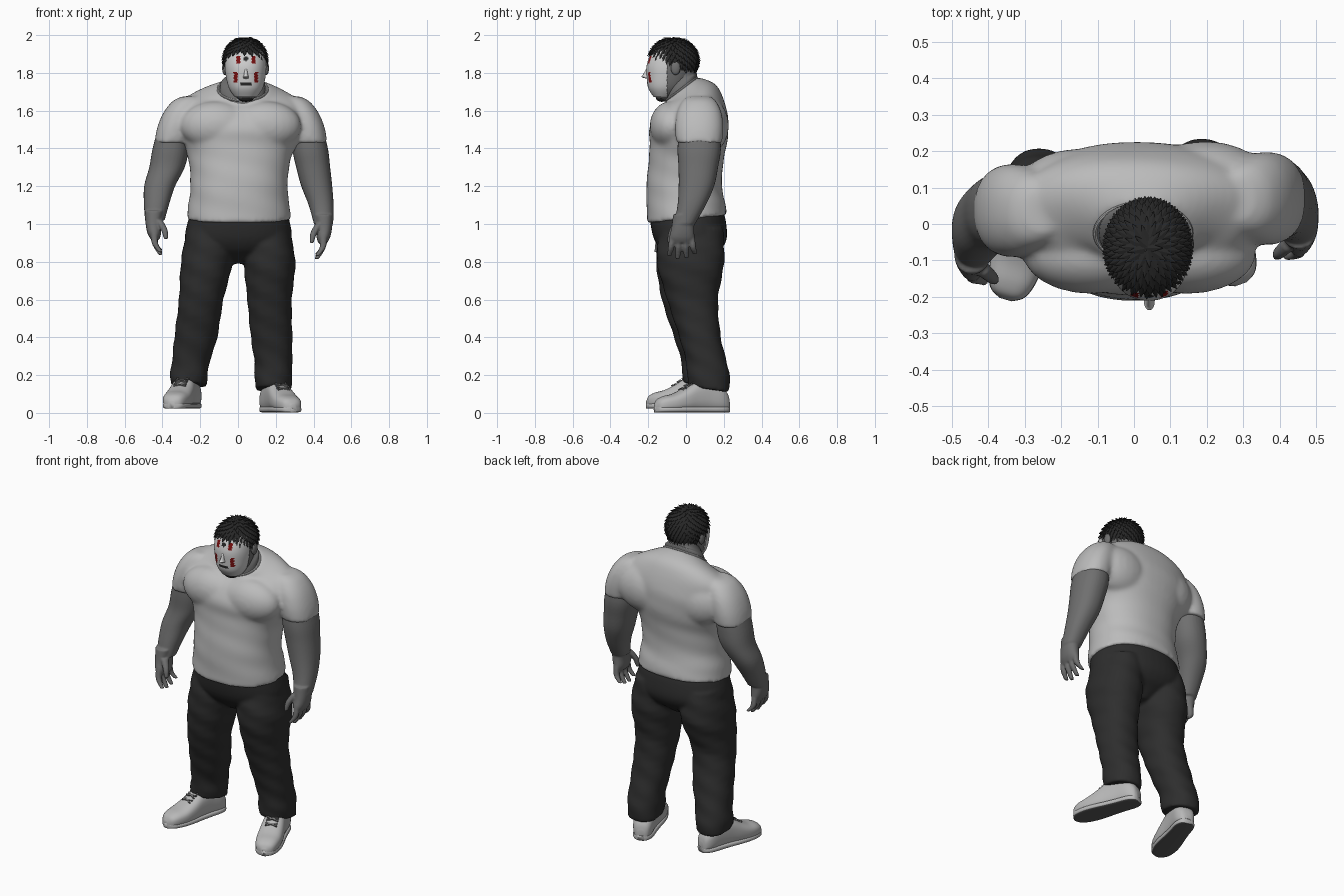
import bpy, bmesh, math
from mathutils import Vector, Matrix

if "Cube" in bpy.data.objects:
    bpy.data.objects.remove(bpy.data.objects["Cube"])


def material(name, r, g, b):
    m = bpy.data.materials.new(name)
    m.use_nodes = True
    m.diffuse_color = (r, g, b, 1)
    m.node_tree.nodes["Principled BSDF"].inputs["Base Color"].default_value = (r, g, b, 1)
    return m


SHIRT = material("light grey shirt", .5, .5, .5)
SKIN = material("grey skin", .16, .16, .16)
PANTS = material("charcoal trousers", .027, .027, .027)
HAIR = material("black hair", .02, .02, .02)
SHOE = material("pale shoe", .48, .48, .48)
SOLE = material("dark grey sole", .1, .1, .1)
LACE = material("grey lace", .2, .2, .2)
MASK = material("white mask", .62, .62, .62)
RED = material("dark red paint", .2, .005, .005)


def spline(rings, steps):
    """Smooth interpolation through the rings."""
    rings = [tuple(r) + (0,) * (6 - len(r)) for r in rings]
    pts = [rings[0]] + rings + [rings[-1]]
    out = []
    for a, b, c, d in zip(pts, pts[1:], pts[2:], pts[3:]):
        for i in range(steps):
            t = i / steps
            out.append([q + .5 * t * (r - p + t * (2*p - 5*q + 4*r - s + t * (3*(q - r) + s - p)))
                        for p, q, r, s in zip(a, b, c, d)])
    return out + [list(rings[-1])]


def loft(bm, rings, sides=32, steps=5, power=2.2, fold=0, matrix=None):
    """Closed skin over rings of (x, y, z, half width, half depth, slope)."""
    rows = []
    for x, y, z, rx, ry, slope in spline(rings, steps):
        row = []
        for i in range(sides):
            a = math.tau * i / sides
            k = 1 + fold * math.sin(50 * z + 3 * a)
            c, s = (math.copysign(abs(v) ** (2 / power), v) for v in (math.cos(a), math.sin(a)))
            dy = max(ry, .002) * s * k
            p = Vector((x + max(rx, .002) * c * k, y + dy, z + slope * dy))
            row.append(bm.verts.new(matrix @ p if matrix else p))
        rows.append(row)
    for lo, hi in zip(rows, rows[1:]):
        for i in range(sides):
            j = (i + 1) % sides
            bm.faces.new((lo[i], lo[j], hi[j], hi[i]))
    bm.faces.new(rows[0][::-1])
    bm.faces.new(rows[-1])


def ball(bm, centre, size, segments=24):
    m = Matrix.Translation(centre) @ Matrix.Diagonal((*size, 1))
    bmesh.ops.create_uvsphere(bm, u_segments=segments, v_segments=16, radius=1, matrix=m)


def finish(name, bm, *mats, smooth=True, voxel=0, relax=4):
    bmesh.ops.recalc_face_normals(bm, faces=bm.faces)
    for f in bm.faces:
        f.smooth = smooth
    mesh = bpy.data.meshes.new(name)
    bm.to_mesh(mesh)
    bm.free()
    ob = bpy.data.objects.new(name, mesh)
    bpy.context.collection.objects.link(ob)
    for m in mats:
        mesh.materials.append(m)
    if voxel:
        # Fuse overlapping volumes into one soft surface
        r = ob.modifiers.new("Fuse", 'REMESH')
        r.mode, r.voxel_size, r.use_smooth_shade = 'VOXEL', voxel, True
        s = ob.modifiers.new("Relax", 'SMOOTH')
        s.factor, s.iterations = .5, relax
    return ob


# Shirt: torso, chest, shoulder blades and both sleeves fused
bm = bmesh.new()
loft(bm, [(.005, .005, 1.025, .277, .212, .1), (.005, 0, 1.1, .268, .208, .05),
          (.005, -.01, 1.2, .257, .2), (.008, 0, 1.33, .268, .198), (.012, .012, 1.42, .3, .204),
          (.012, .015, 1.5, .33, .21), (.012, .03, 1.58, .335, .19), (.012, .04, 1.65, .31, .155, .15),
          (.016, .03, 1.695, .23, .12, .4), (.025, -.025, 1.712, .135, .085, .75)], 48, fold=.006)
for s in (-1, 1):
    ball(bm, (.015 + s * .13, -.08, 1.52), (.19, .112, .13))
    ball(bm, (.025 + s * .17, .1 + s * .01, 1.52), (.18, .117, .15))
    x, y = (-.347, .037) if s < 0 else (.378, .07)
    loft(bm, [(x - s * .1, y, 1.675, .05, .06), (x - s * .075, y, 1.65, .075, .09),
              (x - s * .042, y, 1.59, .09, .118), (x - s * .015, y, 1.51, .096, .128),
              (x + s * .002, y, 1.43, .093, .122)])
finish("shirt", bm, SHIRT, voxel=.011, relax=10)

bpy.ops.mesh.primitive_torus_add(major_radius=1, minor_radius=.05, major_segments=48, minor_segments=8,
                                 location=(.025, -.025, 1.714), rotation=(math.atan(.75), 0, 0))
collar = bpy.context.object
collar.name = "shirt_collar"
collar.scale = (.131, .103, .12)
collar.data.materials.append(SHIRT)
bpy.ops.object.shade_smooth_by_angle()


def hand(bm, s, x, y, z):
    loft(bm, [(x, y, z + .03, .05, .056), (x + s * .004, y - .005, z - .04, .042, .06),
              (x, y - .01, z - .09, .036, .066), (x - s * .004, y - .01, z - .12, .024, .056)])
    for i in range(4):
        dy = -.05 + .034 * i
        drop = (.19, .205, .2, .18)[i]
        loft(bm, [(x, y + dy - .01, z - .09, .018, .017),
                  (x - s * .004, y + dy * 1.15 - .01, z - .145, .017, .016),
                  (x - s * .035, y + dy * 1.35 - .01, z - drop, .012, .012)], 12)
    loft(bm, [(x - s * .025, y - .04, z - .02, .02, .022), (x - s * .052, y - .065, z - .07, .018, .018),
              (x - s * .062, y - .075, z - .12, .011, .012)], 12)


# Arms with hands
bm = bmesh.new()
loft(bm, [(-.345, .035, 1.52, .075, .1), (-.357, .035, 1.4, .095, .105), (-.376, .03, 1.3, .094, .1),
          (-.415, 0, 1.2, .082, .09), (-.432, -.04, 1.1, .066, .072), (-.44, -.07, 1.02, .052, .056)])
hand(bm, -1, -.443, -.08, 1.04)
finish("right_arm", bm, SKIN, voxel=.006)
bm = bmesh.new()
loft(bm, [(.37, .07, 1.52, .075, .105), (.382, .07, 1.4, .094, .115), (.398, .065, 1.3, .09, .105),
          (.417, .055, 1.2, .082, .094), (.44, .03, 1.1, .066, .075), (.453, -.008, 1.0, .051, .056)])
hand(bm, 1, .452, -.012, 1.02)
finish("left_arm", bm, SKIN, voxel=.006)

# Trousers: hips and both legs fused
bm = bmesh.new()
loft(bm, [(.004, .005, 1.07, .25, .19), (.004, .01, 1.02, .268, .2), (.002, .022, .93, .282, .195),
          (0, .025, .87, .24, .165), (-.002, .025, .83, .12, .12), (-.004, .025, .79, .035, .07)], 40)
loft(bm, [(-.15, .02, .98, .12, .165), (-.165, .02, .8, .137, .178), (-.195, .004, .6, .118, .132),
          (-.223, .05, .4, .114, .113), (-.25, .083, .27, .1, .107), (-.26, .092, .2, .1, .113),
          (-.26, .092, .145, .094, .108, -.15)], fold=.02)
loft(bm, [(.15, .03, .98, .12, .165), (.167, .025, .8, .137, .178), (.167, .035, .6, .118, .135),
          (.178, .075, .4, .11, .11), (.187, .108, .27, .1, .108), (.187, .118, .2, .1, .113),
          (.187, .122, .125, .095, .108, -.15)], fold=.02)
finish("trousers", bm, PANTS, voxel=.01)

# Shoes and laces, built heel to toe and turned onto the foot line
for name, heel, toe in (("right", (-.235, .19, .022), (-.352, -.207, .022)),
                        ("left", (.152, .225, .002), (.293, -.165, .002))):
    run = Vector(toe) - Vector(heel)
    length, d, up = run.length, run.normalized(), Vector((0, 0, 1))
    frame = Matrix((up.cross(d), up, d)).transposed().to_4x4()
    frame.translation = heel
    sections = [(0, .022, .06), (.03, .042, .1), (.12, .057, .14), (.3, .06, .178), (.45, .064, .166),
                (.6, .07, .128), (.75, .071, .098), (.88, .062, .084), (.96, .045, .067), (1, .016, .04)]
    bm = bmesh.new()
    loft(bm, [(0, h / 2 + .002, t * length, w, h / 2) for t, w, h in sections], 40, power=2.6, matrix=frame)
    finish(name + "_shoe", bm, SHOE)
    # Sole rim with a dark underside
    bm = bmesh.new()
    loft(bm, [(0, .016, t * length, w + .001, .016) for t, w, h in sections], 24, power=4, matrix=frame)
    for f in bm.faces:
        f.material_index = int(f.calc_center_median().z < heel[2] + .005)
    finish(name + "_sole", bm, SHOE, SOLE)
    bm = bmesh.new()
    for t, h in ((.41, .175), (.48, .163), (.55, .146), (.62, .126)):
        for turn in (-.3, .3):
            m = (frame @ Matrix.Translation((0, h, t * length)) @ Matrix.Rotation(.45, 4, 'X')
                 @ Matrix.Rotation(turn, 4, 'Y') @ Matrix.Diagonal((.07, .009, .008, 1)))
            bmesh.ops.create_cube(bm, size=1, matrix=m)
    finish(name + "_laces", bm, LACE, smooth=False)

# Head, neck and ears
HEAD = [(.042, -.12, 1.655, .028, .028), (.042, -.112, 1.675, .054, .052), (.042, -.095, 1.72, .084, .096),
        (.041, -.083, 1.78, .099, .116), (.04, -.075, 1.84, .105, .124), (.04, -.067, 1.9, .1, .112),
        (.04, -.063, 1.95, .075, .085), (.04, -.063, 1.972, .04, .05)]
bm = bmesh.new()
loft(bm, HEAD, 40)
loft(bm, [(.025, -.025, 1.66, .12, .085, .75), (.025, -.025, 1.732, .119, .083, .75),
          (.034, -.028, 1.77, .092, .078, .4), (.04, -.03, 1.84, .082, .08)])
for s in (-1, 1):
    ball(bm, (.04 + s * .11, -.055, 1.825), (.014, .025, .036))
finish("head", bm, SKIN)

# Mask shell with painted marks chosen by position
bm = bmesh.new()
loft(bm, [(x, y - .004, z, rx + .006, ry + .005) for x, y, z, rx, ry in HEAD], 160, 12)
cut = [f for f in bm.faces for c in [f.calc_center_median()]
       if c.y > -.1 or not 1.672 < c.z < 1.925]
bmesh.ops.delete(bm, geom=cut, context='FACES')
for f in bm.faces:
    c = f.calc_center_median()
    dx, z = abs(c.x - .042), c.z
    rag = .003 * math.sin(z * 400)
    if (.031 < dx + rag < .05 and 1.85 < z < 1.89) or (.044 < dx + rag < .064 and 1.75 < z < 1.803):
        f.material_index = 1
    if math.hypot(dx, z - 1.875) < .013 or (dx < .031 and abs(z - 1.743) < .008):
        f.material_index = 2
mask = finish("mask", bm, MASK, RED, HAIR)
shell = mask.modifiers.new("Thickness", 'SOLIDIFY')
shell.thickness, shell.offset = .004, -1

bm = bmesh.new()
loft(bm, [(.042, -.198, 1.768, .011, .006), (.042, -.21, 1.778, .015, .025), (.042, -.206, 1.79, .011, .022),
          (.042, -.198, 1.828, .006, .01)], 16)
finish("mask_nose", bm, MASK)

# Hair: skull cap, layered pointed locks and chin beard
CENTRE, SIZE = Vector((.038, -.066, 1.868)), Vector((.109, .126, .112))


def in_hair(p):
    return p.z > 1.795 - .63 * p.y


bm = bmesh.new()
ball(bm, CENTRE, SIZE, 40)
bmesh.ops.delete(bm, geom=[f for f in bm.faces if not in_hair(f.calc_center_median())], context='FACES')
finish("hair_cap", bm, HAIR)

bm = bmesh.new()
COUNT = 420
for i in range(COUNT):
    h = 1 - 2 * (i + .5) / COUNT
    a = i * math.pi * (3 - math.sqrt(5))
    r = math.sqrt(1 - h * h)
    n = Vector((r * math.cos(a), r * math.sin(a), h))
    p = CENTRE + n * SIZE
    if not in_hair(p):
        continue
    down = (n * h - Vector((0, 0, 1))).normalized()
    aim = (down + n * .4).normalized()
    side = n.cross(aim).normalized()
    m = Matrix((side, aim.cross(side), aim)).transposed().to_4x4()
    m.translation = p + aim * .012
    bmesh.ops.create_cone(bm, cap_ends=True, segments=6, radius1=.018, radius2=.001, depth=.046,
                          matrix=m @ Matrix.Diagonal((1, .55, 1, 1)))
finish("hair_locks", bm, HAIR, smooth=False)

bm = bmesh.new()
ball(bm, (.042, -.128, 1.665), (.04, .03, .018))
finish("chin_beard", bm, HAIR)
